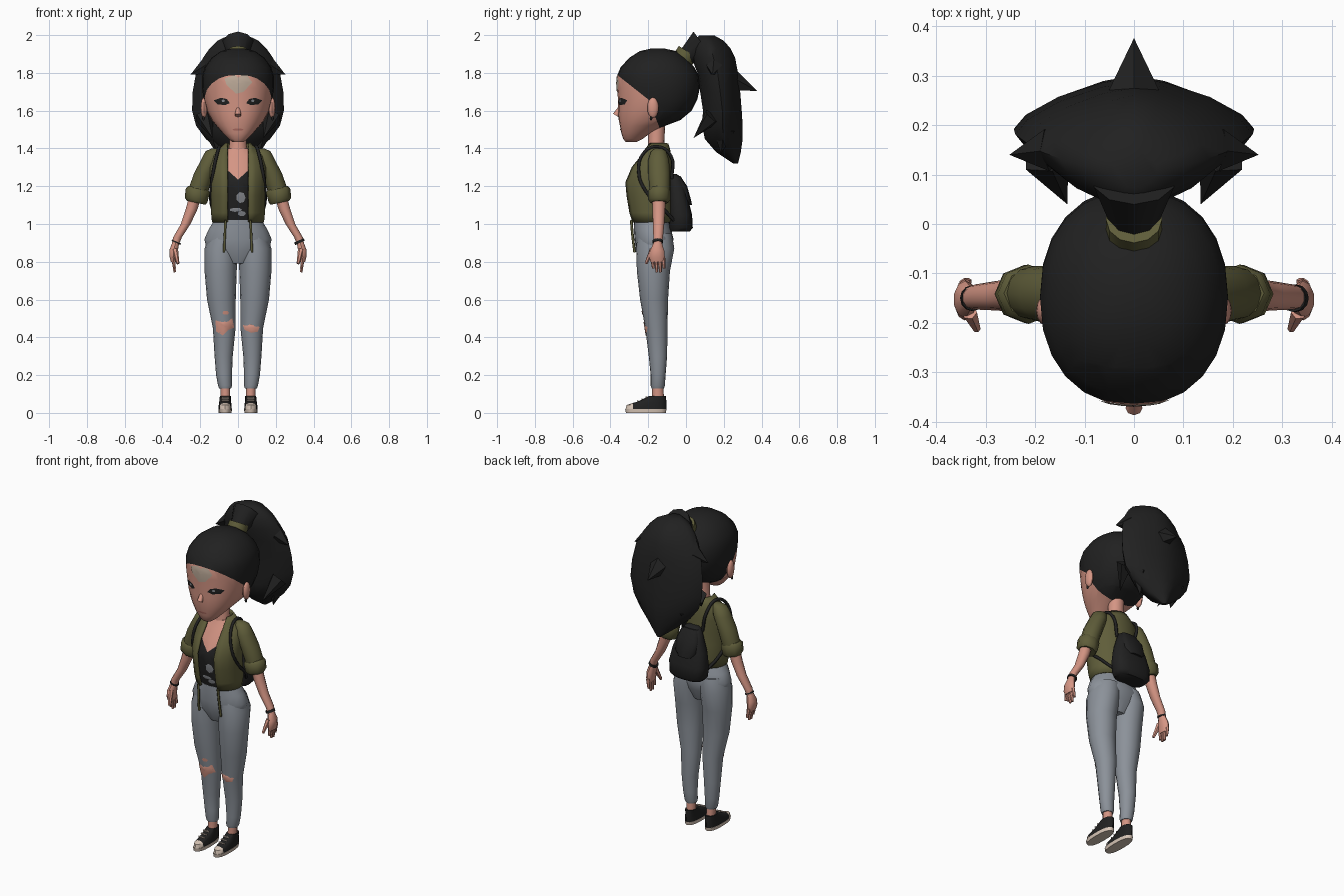
import bpy, bmesh, math
from mathutils import Vector
from mathutils.bvhtree import BVHTree

old = bpy.data.objects.get("Cube")
if old:
    bpy.data.objects.remove(old, do_unlink=True)

MATS = {}
for label, rgb in {
    "black": (.015, .015, .015), "skin": (.66, .30, .23), "olive": (.115, .11, .042),
    "grey_cloth": (.26, .285, .32), "cream": (.68, .56, .47), "pale_patch": (.53, .42, .33),
    "lip": (.42, .15, .12), "print_grey": (.24, .25, .27),
}.items():
    m = bpy.data.materials.new(label)
    m.use_nodes = True
    m.diffuse_color = (*rgb, 1)
    m.node_tree.nodes["Principled BSDF"].inputs["Base Color"].default_value = (*rgb, 1)
    MATS[label] = m


def make(name, bm, *mats, fix=True):
    if fix:
        bmesh.ops.recalc_face_normals(bm, faces=bm.faces)
    me = bpy.data.meshes.new(name)
    bm.to_mesh(me)
    bm.free()
    for mat in mats:
        me.materials.append(MATS[mat])
    ob = bpy.data.objects.new(name, me)
    bpy.context.collection.objects.link(ob)
    return ob


def loft(name, mat, sections, n=16, power=2.0, opening=0, side=1):
    """Skin horizontal rings given as (z, centre x, half width, front y, back y)."""
    bm, rings = bmesh.new(), []
    for z, cx, hw, yf, yb in sections:
        start = math.asin(min(.9, (opening / hw) ** (power / 2)))
        steps = n + 1 if opening else n
        ring = []
        for i in range(steps):
            t = start + (math.tau - 2 * start) * i / n
            s, c = math.sin(t), math.cos(t)
            px = math.copysign(abs(s) ** (2 / power), s)
            py = math.copysign(abs(c) ** (2 / power), c)
            ring.append(bm.verts.new((side * (cx + hw * px), (yf + yb) / 2 - (yb - yf) / 2 * py, z)))
        rings.append(ring)
    for a, b in zip(rings, rings[1:]):
        for i in range(n):
            j = (i + 1) % len(a)
            bm.faces.new((a[i], a[j], b[j], b[i]))
    if not opening:
        bm.faces.new(rings[0])
        bm.faces.new(rings[-1])
    return make(name, bm, mat)


def paint(ob, mats, planes, rule):
    """Cut the mesh along planes, then pick each face's material by a rule."""
    bm = bmesh.new()
    bm.from_mesh(ob.data)
    for point, normal in planes:
        bmesh.ops.bisect_plane(bm, geom=bm.verts[:] + bm.edges[:] + bm.faces[:], plane_co=point, plane_no=normal)
    for f in bm.faces:
        f.material_index = rule(f.calc_center_median())
    bm.to_mesh(ob.data)
    bm.free()
    for mat in mats:
        ob.data.materials.append(MATS[mat])


def cone(name, mat, a, b, r1, r2, n=10):
    a, b = Vector(a), Vector(b)
    bm = bmesh.new()
    bmesh.ops.create_cone(bm, cap_ends=True, segments=n, radius1=r1, radius2=r2, depth=(b - a).length)
    rot = (b - a).to_track_quat("Z", "Y")
    for v in bm.verts:
        v.co = rot @ v.co + (a + b) / 2
    return make(name, bm, mat)


def ball(name, mat, centre, size):
    bm = bmesh.new()
    bmesh.ops.create_uvsphere(bm, u_segments=12, v_segments=8, radius=1)
    for v in bm.verts:
        v.co = Vector(centre) + Vector(a * b for a, b in zip(v.co, size))
    return make(name, bm, mat)


def strip(name, mat, points, radius):
    cu = bpy.data.curves.new(name, "CURVE")
    cu.dimensions, cu.bevel_depth, cu.bevel_resolution, cu.resolution_u = "3D", radius, 1, 5
    sp = cu.splines.new("BEZIER")
    sp.bezier_points.add(len(points) - 1)
    for bp, p in zip(sp.bezier_points, points):
        bp.co, bp.handle_left_type, bp.handle_right_type = p, "AUTO", "AUTO"
    cu.materials.append(MATS[mat])
    bpy.context.collection.objects.link(bpy.data.objects.new(name, cu))


def decal(name, mat, target, outline, lift=.004):
    """Thin plate, given as an x-z outline, laid on the front of a target."""
    tree = BVHTree.FromPolygons([v.co for v in target.data.vertices], [p.vertices for p in target.data.polygons])
    mid = sum((Vector(p) for p in outline), Vector((0, 0))) / len(outline)
    bm, rings = bmesh.new(), []
    for k in (.02, .35, .7, 1):
        ring = []
        for p in outline:
            q = mid + (Vector(p) - mid) * k
            hit = tree.ray_cast(Vector((q.x, -1, q.y)), Vector((0, 1, 0)))[0]
            ring.append(bm.verts.new((q.x, (hit.y if hit else -.16) - lift, q.y)))
        rings.append(ring)
    for a, b in zip(rings, rings[1:]):
        for i in range(len(a)):
            j = (i + 1) % len(a)
            bm.faces.new((a[i], a[j], b[j], b[i]))
    bm.faces.new(rings[0])
    bm.normal_update()
    bmesh.ops.reverse_faces(bm, faces=[f for f in bm.faces if f.normal.y > 0])
    return make(name, bm, mat, fix=False)


def oval(cx, cz, rx, rz, n=10):
    return [(cx + rx * math.cos(math.tau * i / n), cz + rz * math.sin(math.tau * i / n)) for i in range(n)]


# Head with the hair cap cut along the hairline
head = loft("head", "skin", [
    (1.435, 0, .03, -.32, -.26), (1.45, 0, .05, -.332, -.23), (1.48, 0, .08, -.342, -.19),
    (1.52, 0, .115, -.35, -.11), (1.55, 0, .14, -.356, -.03), (1.6, 0, .165, -.36, .03),
    (1.66, 0, .182, -.36, .06), (1.72, 0, .19, -.365, .073), (1.78, 0, .19, -.367, .068),
    (1.83, 0, .176, -.346, .045), (1.88, 0, .14, -.3, 0), (1.915, 0, .09, -.245, -.05),
    (1.93, 0, .03, -.18, -.12)], n=24, power=2.2)
paint(head, ["black"], [((0, -.365, 1.79), (0, .79, 1)), ((0, -.2, 1.66), (0, 1, .4))],
      lambda c: int(c.z > 1.79 - .79 * (c.y + .365) or c.y > -.2 + .4 * (1.66 - c.z)))
loft("neck", "skin", [(1.34, 0, .06, -.21, -.11), (1.42, 0, .046, -.2, -.115), (1.54, 0, .045, -.2, -.11)])
cone("nose", "skin", (0, -.34, 1.63), (0, -.372, 1.575), .008, .017, 8)
decal("mouth", "lip", head, oval(0, 1.5, .03, .006))
decal("forehead_patch", "pale_patch", head, [
    (-.072, 1.77), (-.03, 1.785), (.05, 1.785), (.075, 1.75), (.03, 1.7), (-.01, 1.69), (-.06, 1.735)])

# Ponytail, its root, band and loose strands
loft("ponytail", "black", [
    (1.32, 0, .012, .25, .275), (1.38, 0, .09, .16, .29), (1.45, 0, .17, .1, .3),
    (1.52, 0, .222, .085, .3), (1.6, 0, .243, .09, .295), (1.7, 0, .24, .075, .287),
    (1.8, 0, .222, .06, .275), (1.88, 0, .185, .03, .26), (1.93, 0, .15, .03, .235),
    (1.97, 0, .11, .04, .2), (1.998, 0, .05, .07, .15)], n=16, power=1.5)
cone("ponytail_root", "black", (0, -.005, 1.88), (0, .09, 1.95), .045, .085)
cone("hair_band", "olive", (0, -.02, 1.865), (0, .01, 1.912), .057, .057, 12)
cone("back_strand", "black", (0, .23, 1.76), (0, .376, 1.705), .07, 0, 5)

# Torso with a shirt cut at the neckline
torso = loft("torso", "black", [
    (1.0, 0, .113, -.27, -.1), (1.06, 0, .118, -.285, -.085), (1.15, 0, .12, -.3, -.09),
    (1.22, 0, .124, -.305, -.095), (1.3, 0, .122, -.268, -.095), (1.36, 0, .11, -.222, -.1),
    (1.4, 0, .06, -.2, -.11)], n=20)
paint(torso, ["skin"], [((0, 0, 1.235), (k, 0, 1)) for k in (.9, -.9)],
      lambda c: int(c.z > 1.235 + .9 * abs(c.x)))
for i, shape in enumerate([(.015, 1.14, .025, .03), (-.012, 1.075, .035, .011), (.02, 1.055, .022, .014)]):
    decal(f"shirt_print_{i + 1}", "print_grey", torso, oval(*shape, 7))

# Open jacket
jacket = loft("jacket", "olive", [
    (1.01, 0, .132, -.288, -.075), (1.06, 0, .137, -.305, -.065), (1.15, 0, .138, -.32, -.073),
    (1.22, 0, .142, -.326, -.077), (1.3, 0, .142, -.29, -.08), (1.36, 0, .13, -.24, -.085),
    (1.395, 0, .095, -.225, -.09), (1.425, 0, .064, -.22, -.1)], n=20, opening=.056)
solid = jacket.modifiers.new("thickness", "SOLIDIFY")
solid.thickness, solid.offset = .012, 0

# Trousers
loft("trouser_seat", "grey_cloth", [
    (.79, 0, .06, -.235, -.11), (.86, 0, .165, -.266, -.08), (.92, 0, .178, -.272, -.066),
    (.97, 0, .156, -.276, -.078), (1.02, 0, .126, -.276, -.092)], n=20)

# Backpack
loft("backpack", "black", [
    (.96, 0, .095, -.085, .02), (.98, 0, .115, -.09, .036), (1.05, 0, .12, -.09, .032),
    (1.13, 0, .105, -.09, .012), (1.2, 0, .08, -.09, -.004), (1.25, 0, .06, -.09, -.03),
    (1.265, 0, .035, -.085, -.05)], n=16, power=2.8)
loft("backpack_flap", "black", [
    (1.1, 0, .05, -.06, .032), (1.13, 0, .075, -.06, .026), (1.2, 0, .072, -.06, .006),
    (1.255, 0, .05, -.07, -.03)], n=12, power=2.8)

for s, side in ((1, "left"), (-1, "right")):
    # Face and loose hair
    decal(f"{side}_eye", "black", head, [(s * x, z) for x, z in (
        (.043, 1.64), (.06, 1.662), (.09, 1.668), (.128, 1.655), (.11, 1.634), (.07, 1.629))])
    decal(f"{side}_eye_glint", "print_grey", head, oval(s * .078, 1.652, .009, .007, 6), .007)
    ball(f"{side}_ear", "skin", (s * .18, -.175, 1.615), (.018, .03, .055))
    ball(f"{side}_earring", "black", (s * .183, -.185, 1.56), (.007, .007, .012))
    cone(f"{side}_side_strand", "black", (s * .17, .15, 1.83), (s * .252, .14, 1.79), .045, 0, 5)
    cone(f"{side}_front_strand", "black", (s * .18, .14, 1.57), (s * .135, .04, 1.455), .05, 0, 5)
    cone(f"{side}_lower_strand", "black", (s * .13, .2, 1.5), (s * .11, .185, 1.37), .06, 0, 5)

    # Sleeve, rolled cuff and arm
    loft(f"{side}_sleeve", "olive", [
        (1.14, .217, .05, -.188, -.092), (1.2, .203, .054, -.195, -.085), (1.27, .178, .054, -.2, -.085),
        (1.34, .145, .05, -.2, -.09), (1.385, .13, .042, -.185, -.105), (1.4, .115, .025, -.165, -.125)],
        n=12, side=s)
    cuff = loft(f"{side}_cuff", "olive", [
        (1.11, .222, .05, -.188, -.095), (1.125, .222, .06, -.2, -.083), (1.175, .213, .063, -.202, -.082),
        (1.19, .208, .055, -.19, -.09)], n=8, side=s)
    for v in cuff.data.vertices:
        v.co.z += .22 * (abs(v.co.x) - .21)
    loft(f"{side}_arm", "skin", [
        (.89, .332, .02, -.172, -.128), (.93, .32, .024, -.173, -.122), (1.0, .277, .027, -.175, -.115),
        (1.08, .245, .033, -.178, -.11), (1.15, .225, .034, -.18, -.108)], n=10, side=s)
    loft(f"{side}_palm", "skin", [
        (.8, .342, .014, -.188, -.115), (.825, .343, .02, -.195, -.112), (.86, .341, .024, -.19, -.115),
        (.9, .33, .02, -.172, -.128)], n=10, side=s)
    for i, drop in enumerate((.765, .745, .745, .765)):
        y = -.178 + .019 * i
        cone(f"{side}_finger_{i + 1}", "skin", (s * .343, y, .82), (s * .335, y + .005, drop), .0115, .007, 6)
    cone(f"{side}_thumb", "skin", (s * .333, -.178, .865), (s * .318, -.212, .79), .016, .008, 6)
cone("bracelet", "black", (.328, -.15, .9), (.322, -.15, .913), .028, .028, 12)
cone("wrist_band", "black", (-.328, -.15, .9), (-.325, -.15, .907), .026, .026, 12)

for s, side in ((1, "left"), (-1, "right")):
    # Trouser leg with worn knee
    leg = loft(f"{side}_trouser_leg", "grey_cloth", [
        (.13, .068, .032, -.183, -.117), (.145, .069, .037, -.187, -.112), (.2, .074, .042, -.187, -.108),
        (.3, .076, .048, -.197, -.1), (.45, .073, .06, -.216, -.098), (.6, .088, .076, -.243, -.095),
        (.75, .092, .085, -.26, -.085), (.87, .089, .088, -.264, -.062), (.95, .07, .082, -.255, -.075)],
        n=16, side=s)
    if s < 0:
        decal("right_knee_hole", "skin", leg, [
            (-.12, .49), (-.08, .48), (-.03, .5), (-.02, .45), (-.05, .44), (-.08, .41), (-.115, .43)])
        decal("right_knee_tear", "skin", leg, oval(-.065, .53, .018, .012, 6))
    else:
        decal("left_knee_hole", "skin", leg, [
            (.025, .465), (.07, .468), (.115, .455), (.105, .43), (.07, .424), (.035, .44)])

    # Ankle, shoe and laces
    loft(f"{side}_ankle", "skin", [
        (.06, .066, .026, -.18, -.115), (.16, .068, .026, -.178, -.122)], n=10, side=s)
    loft(f"{side}_sole", "cream", [
        (0, .068, .034, -.318, -.107), (.02, .068, .036, -.322, -.103)], n=16, power=2.5, side=s)
    shoe = loft(f"{side}_shoe", "black", [
        (.02, .068, .035, -.32, -.104), (.042, .068, .034, -.314, -.103), (.062, .068, .031, -.25, -.104),
        (.09, .067, .029, -.195, -.107)], n=16, power=2.3, side=s)
    paint(shoe, ["cream"], [((0, -.28, 0), (0, 1, 0))], lambda c: int(c.y < -.28))
    for i in range(3):
        y, z = -.255 + .022 * i, .064 + .01 * i
        cone(f"{side}_lace_{i + 1}", "cream", (s * .068 - .02, y, z), (s * .068 + .02, y, z), .004, .004, 6)

    # Drawstring and backpack strap
    strip(f"{side}_drawstring", "olive", [
        (s * .066, -.29, 1.02), (s * .07, -.283, .94), (s * .074, -.272, .85)], .007)
    strip(f"{side}_strap", "black", [(s * x, y, z) for x, y, z in (
        (.06, -.075, 1.24), (.085, -.08, 1.36), (.095, -.15, 1.41), (.11, -.225, 1.375),
        (.132, -.25, 1.27), (.143, -.21, 1.17), (.135, -.12, 1.08), (.1, -.065, 1.02))], .009)

# Smooth shading with sharp creases kept
bpy.ops.object.select_all(action="DESELECT")
for ob in bpy.context.scene.objects:
    if ob.type == "MESH" and ob.data.materials and ob.data.materials[0] in MATS.values():
        ob.select_set(True)
        bpy.context.view_layer.objects.active = ob
bpy.ops.object.shade_smooth_by_angle(angle=math.radians(45))
